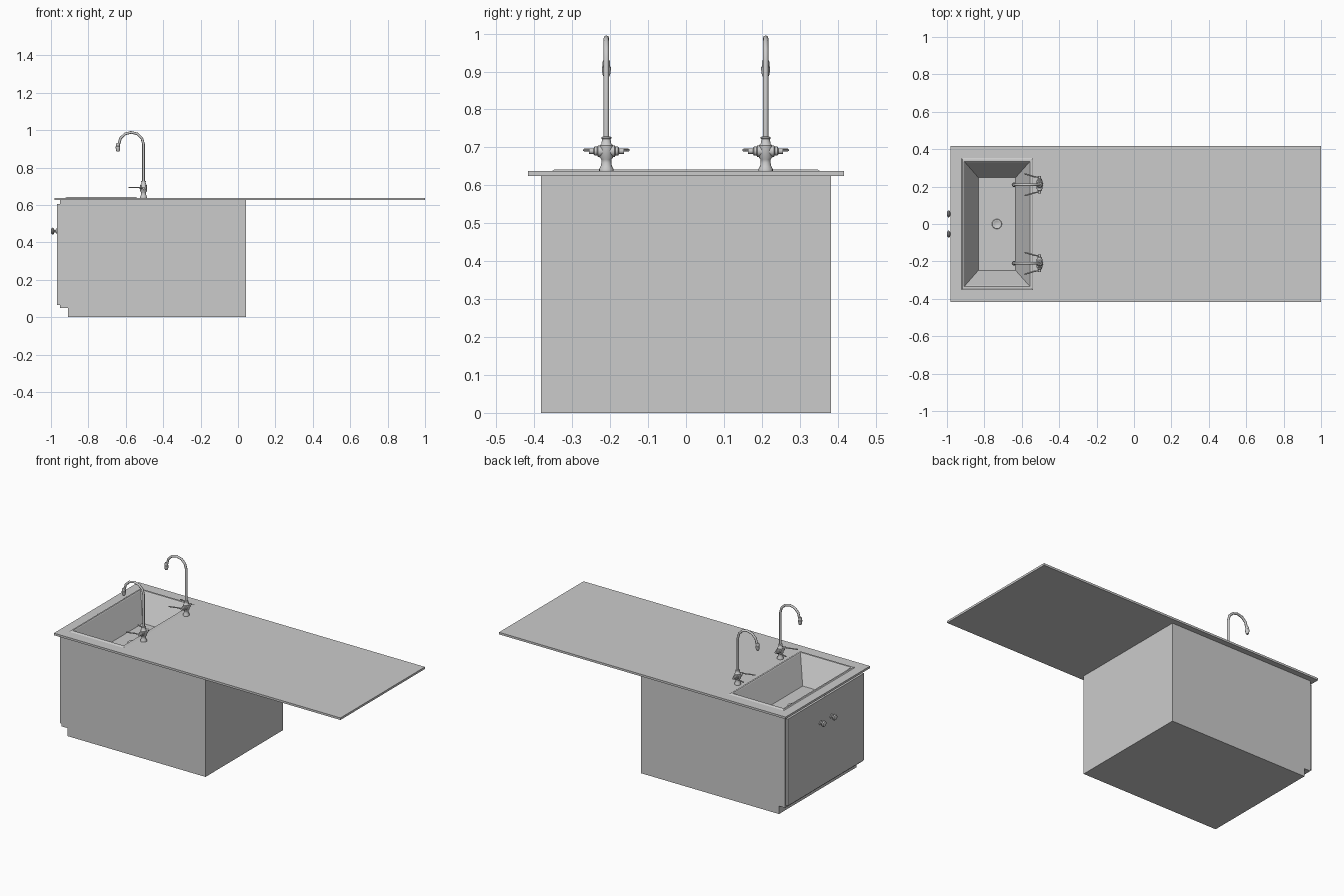
import bpy, bmesh
from math import cos, sin, pi, radians
from mathutils import Matrix, Vector

if "Cube" in bpy.data.objects:
    bpy.data.objects.remove(bpy.data.objects["Cube"])


def loft(name, rings, cap_start=False, cap_end=False, closed=False, smooth=False, mat=None):
    """Skin a sequence of equal-length point rings."""
    bm = bmesh.new()
    loops = [[bm.verts.new(p) for p in r] for r in rings]
    n = len(loops[0])
    pairs = list(zip(loops, loops[1:]))
    if closed:
        pairs.append((loops[-1], loops[0]))
    for a, b in pairs:
        for i in range(n):
            j = (i + 1) % n
            bm.faces.new((a[i], a[j], b[j], b[i]))
    if cap_start:
        bm.faces.new(loops[0][::-1])
    if cap_end:
        bm.faces.new(loops[-1])
    if mat:
        bm.transform(mat)
    me = bpy.data.meshes.new(name)
    bm.to_mesh(me)
    bm.free()
    if smooth:
        me.polygons.foreach_set("use_smooth", [True] * len(me.polygons))
        me.set_sharp_from_angle(angle=radians(40))
    ob = bpy.data.objects.new(name, me)
    bpy.context.collection.objects.link(ob)
    return ob


def rect(x0, x1, y0, y1, z):
    return [(x0, y0, z), (x1, y0, z), (x1, y1, z), (x0, y1, z)]


def lathe(name, profile, loc, rot=Matrix(), sides=16):
    rings = [[(r * cos(2 * pi * i / sides), r * sin(2 * pi * i / sides), z)
              for i in range(sides)] for r, z in profile]
    return loft(name, rings, True, True, smooth=True, mat=Matrix.Translation(loc) @ rot)


def tube(name, points, radius):
    cu = bpy.data.curves.new(name, 'CURVE')
    cu.dimensions = '3D'
    cu.bevel_depth = radius
    cu.bevel_resolution = 2
    cu.use_fill_caps = True
    sp = cu.splines.new('POLY')
    sp.points.add(len(points) - 1)
    for p, co in zip(sp.points, points):
        p.co = (*co, 1)
    sp.use_smooth = True
    ob = bpy.data.objects.new(name, cu)
    bpy.context.collection.objects.link(ob)
    return ob


# Countertop slab with the sink opening
TOP, UNDER = 0.638, 0.625
slab, hole = (-0.98, 1.0, -0.417, 0.417), (-0.91, -0.555, -0.336, 0.336)
loft("countertop", [rect(*slab, UNDER), rect(*slab, TOP), rect(*hole, TOP), rect(*hole, UNDER)],
     closed=True)

# Cabinet carcass with recessed toe kick, open under the countertop
H = 0.382
loft("cabinet", [rect(-0.91, 0.043, -H, H, 0), rect(-0.91, 0.043, -H, H, 0.05),
                 rect(-0.953, 0.043, -H, H, 0.05), rect(-0.953, 0.043, -H, H, UNDER)],
     cap_start=True)

# Sink: low raised rim, sloped walls and flat floor
FLOOR = 0.485
loft("sink", [rect(-0.922, -0.54, -0.352, 0.352, TOP), rect(-0.917, -0.546, -0.346, 0.346, 0.642),
              rect(-0.908, -0.556, -0.334, 0.334, 0.642), rect(-0.904, -0.56, -0.33, 0.33, 0.638),
              rect(-0.832, -0.633, -0.248, 0.248, FLOOR)], cap_end=True)
lathe("drain", [(0.027, 0), (0.025, 0.004), (0.018, 0.004), (0.015, 0.002)], (-0.733, 0, FLOOR))

# Doors and knobs, mirrored in y
TO_LEFT = Matrix.Rotation(-pi / 2, 4, 'Y')
for side, s in (("front", -1), ("back", 1)):
    y0, y1 = sorted((0.001 * s, 0.376 * s))
    loft(side + "_door", [rect(-0.968, -0.952, y0, y1, 0.064), rect(-0.968, -0.952, y0, y1, 0.606)],
         True, True)
    lathe(side + "_knob", [(0.014, 0), (0.013, 0.004), (0.007, 0.007), (0.007, 0.014), (0.017, 0.018),
                           (0.019, 0.023), (0.016, 0.029), (0.008, 0.032)],
          (-0.968, 0.054 * s, 0.46), TO_LEFT)

# Faucets: body, valve cross, levers, gooseneck and nozzle
TO_BACK = Matrix.Rotation(-pi / 2, 4, 'X')
FX = -0.505
half = [(0.015, 0.017), (0.015, 0.022), (0.012, 0.024), (0.012, 0.031), (0.007, 0.034), (0.007, 0.046)]
valve = [(r, -z) for r, z in reversed(half)] + half
for side, fy in (("front", -0.21), ("back", 0.21)):
    lathe(side + "_faucet_body", [(0.019, 0), (0.019, 0.005), (0.015, 0.012), (0.013, 0.022),
                                  (0.013, 0.03), (0.018, 0.036), (0.018, 0.067), (0.013, 0.072),
                                  (0.011, 0.084), (0.013, 0.085), (0.013, 0.089), (0.008, 0.091)],
          (FX, fy, TOP))
    lathe(side + "_faucet_valves", valve, (FX, fy, 0.69), TO_BACK)
    for hand, s in (("left", -1), ("right", 1)):
        tube(f"{side}_{hand}_lever",
             [(FX + 0.004, fy + 0.04 * s, 0.692), (FX - 0.025, fy + 0.042 * s, 0.693),
              (FX - 0.05, fy + 0.05 * s, 0.693), (FX - 0.08, fy + 0.058 * s, 0.693)], 0.0038)
    arch = [(FX - 0.066 + 0.066 * cos(pi * i / 6), fy, 0.925 + 0.063 * sin(pi * i / 6)) for i in range(7)]
    tube(side + "_gooseneck", [(FX, fy, 0.72)] + arch + [(-0.642, fy, 0.905)], 0.0072)
    lathe(side + "_nozzle", [(0.007, 0.885), (0.010, 0.892), (0.012, 0.905), (0.012, 0.912),
                             (0.010, 0.914), (0.010, 0.926), (0.008, 0.93)], (-0.642, fy, 0))
